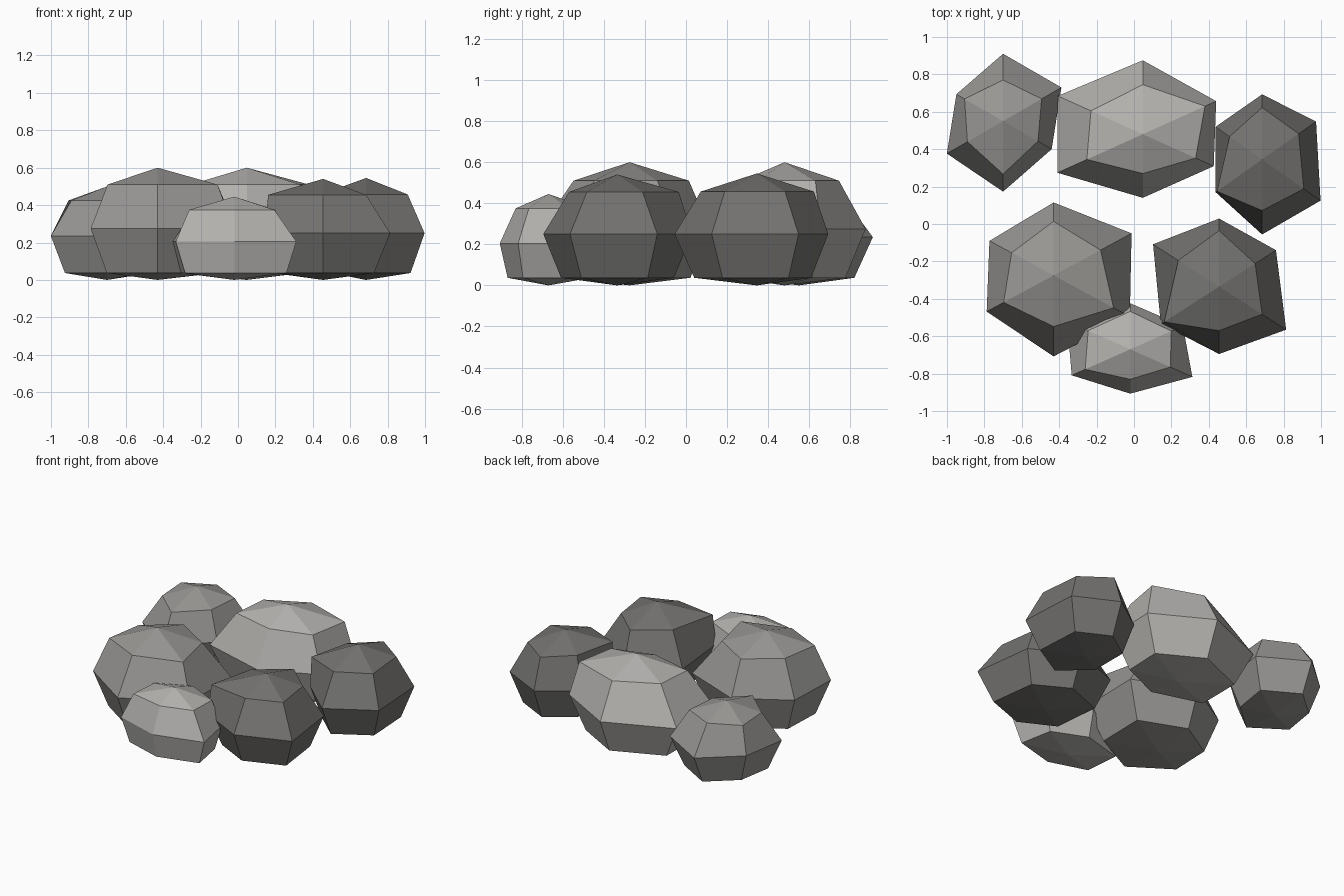
import bpy, bmesh
from math import radians, cos, sin

if "Cube" in bpy.data.objects:
    bpy.data.objects.remove(bpy.data.objects["Cube"])

ANGLES = [radians(90 - 60 * i) for i in range(6)]


def stone(name, value):
    """Slightly warm grey."""
    mat = bpy.data.materials.new(name)
    mat.diffuse_color = (value * 1.02, value, value * 0.96, 1)
    mat.use_nodes = True
    mat.node_tree.nodes["Principled BSDF"].inputs["Base Color"].default_value = mat.diffuse_color
    return mat


LIGHT = stone("light_stone", 0.44)
MEDIUM = stone("medium_stone", 0.31)
DARK = stone("dark_stone", 0.17)


def rock(name, mat, centre, aspect, heights, mid, upper, low=0.76):
    """Six-sided boulder: two poles and three rings of uneven radii."""
    bm = bmesh.new()
    cx, cy = centre
    z_mid, z_up, z_top = heights

    def ring(radii, z):
        return [bm.verts.new((cx + r * aspect * cos(a), cy + r * sin(a), z))
                for r, a in zip(radii, ANGLES)]

    bottom = bm.verts.new((cx, cy, 0))
    rings = [ring([r * low for r in mid], 0.037), ring(mid, z_mid), ring(upper, z_up)]
    top = bm.verts.new((cx, cy, z_top))
    for i in range(6):
        j = (i + 1) % 6
        bm.faces.new((bottom, rings[0][i], rings[0][j]))
        for a, b in zip(rings, rings[1:]):
            bm.faces.new((a[i], a[j], b[j], b[i]))
        bm.faces.new((top, rings[2][j], rings[2][i]))
    bmesh.ops.recalc_face_normals(bm, faces=bm.faces)
    mesh = bpy.data.meshes.new(name)
    bm.to_mesh(mesh)
    bm.free()
    mesh.materials.append(mat)
    bpy.context.collection.objects.link(bpy.data.objects.new(name, mesh))


# Radii run clockwise from the back vertex
# Back row
rock("rock_back_left", MEDIUM, (-0.70, 0.55), 1.0, (0.235, 0.425, 0.50),
     (.36, .36, .30, .377, .347, .288), (.22, .238, .215, .283, .22, .238), 0.75)
rock("rock_back_middle", LIGHT, (0.047, 0.48), 1.28, (0.275, 0.51, 0.60),
     (.395, .354, .342, .34, .412, .41), (.265, .30, .255, .21, .27, .25), 0.75)
rock("rock_back_right", DARK, (0.685, 0.345), 0.82, (0.25, 0.457, 0.545),
     (.348, .406, .44, .401, .35, .35), (.278, .275, .313, .273, .34, .245))
# Middle pair
rock("rock_middle_left", MEDIUM, (-0.43, -0.275), 1.07, (0.275, 0.51, 0.60),
     (.39, .45, .44, .433, .386, .37), (.289, .271, .346, .273, .288, .242))
rock("rock_middle_right", DARK, (0.455, -0.335), 0.9, (0.25, 0.455, 0.54),
     (.364, .39, .46, .36, .40, .453), (.30, .247, .295, .235, .377, .28))
# Small front rock
rock("rock_front", LIGHT, (-0.02, -0.67), 1.3, (0.205, 0.375, 0.445),
     (.246, .25, .295, .237, .278, .30), (.203, .195, .19, .16, .214, .20), 0.84)
